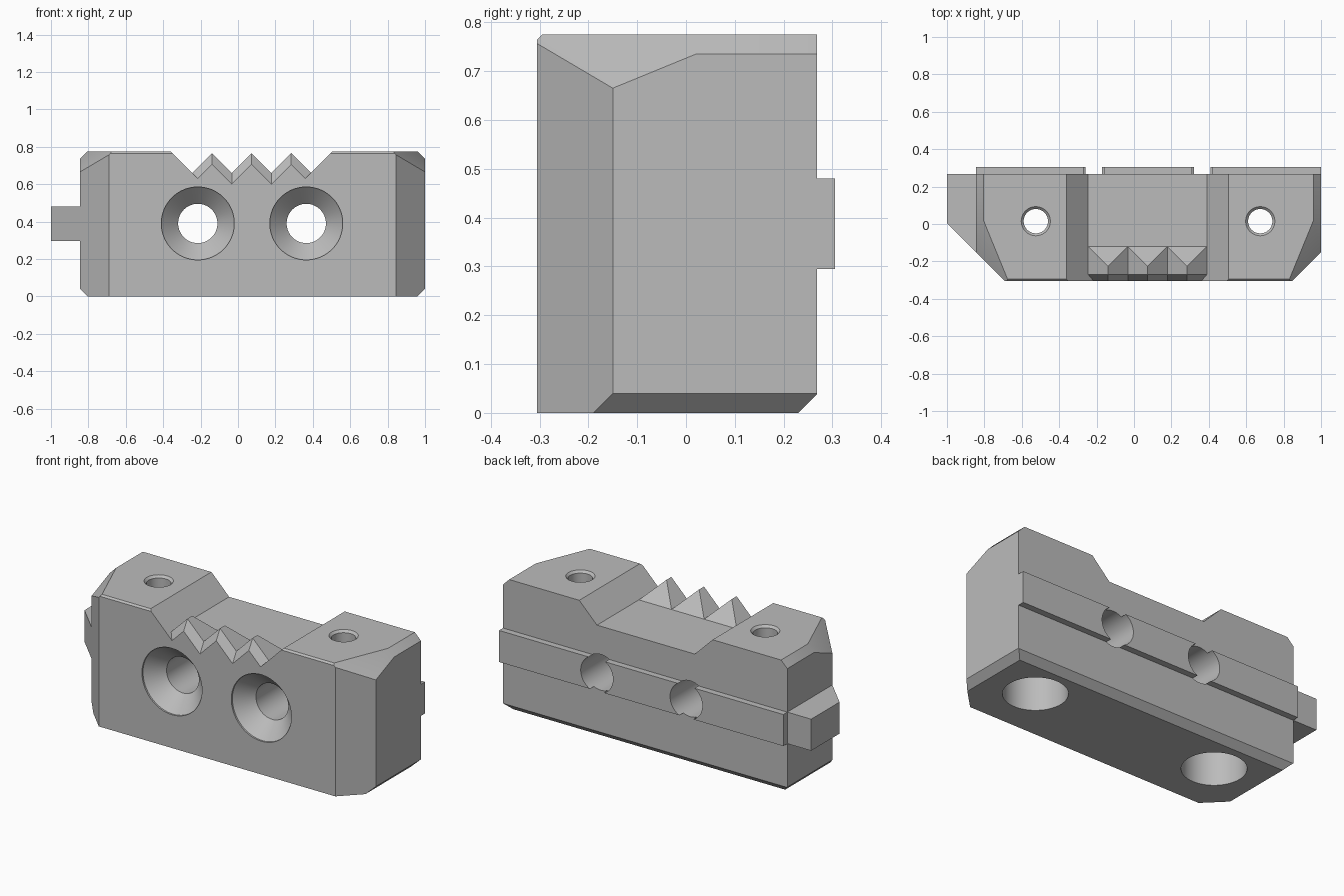
import bpy, bmesh, math
from mathutils import Matrix, Vector

if "Cube" in bpy.data.objects:
    bpy.data.objects.remove(bpy.data.objects["Cube"])

steel = bpy.data.materials.new("steel_grey")
steel.use_nodes = True
grey = (0.5, 0.5, 0.5, 1)
steel.diffuse_color = grey
steel.node_tree.nodes["Principled BSDF"].inputs["Base Color"].default_value = grey

LEFT, RIGHT, FRONT, BACK, TOP = -0.845, 1.0, -0.305, 0.268, 0.775
MID = (LEFT + RIGHT) / 2
HALF = (RIGHT - LEFT) / 2
FLOOR = 0.66


def make(name, bm):
    bmesh.ops.recalc_face_normals(bm, faces=bm.faces)
    mesh = bpy.data.meshes.new(name)
    bm.to_mesh(mesh)
    bm.free()
    mesh.materials.append(steel)
    obj = bpy.data.objects.new(name, mesh)
    bpy.context.collection.objects.link(obj)
    return obj


def loft(name, ring_a, ring_b):
    """Solid between two rings with equal point counts."""
    bm = bmesh.new()
    a = [bm.verts.new(p) for p in ring_a]
    b = [bm.verts.new(p) for p in ring_b]
    bm.faces.new(a)
    bm.faces.new(b[::-1])
    for i in range(len(a)):
        j = (i + 1) % len(a)
        bm.faces.new((a[i], b[i], b[j], a[j]))
    return make(name, bm)


def lathe(name, profile, centre, rotation=Matrix()):
    """Turned solid from (radius, height) pairs along local z."""
    n = 64
    bm = bmesh.new()
    rings = [[bm.verts.new((r * math.cos(math.tau * i / n), r * math.sin(math.tau * i / n), h))
              for i in range(n)] for r, h in profile]
    for a, b in zip(rings, rings[1:]):
        for i in range(n):
            j = (i + 1) % n
            bm.faces.new((a[i], a[j], b[j], b[i]))
    bm.faces.new(rings[0][::-1])
    bm.faces.new(rings[-1])
    bm.transform(Matrix.Translation(centre) @ rotation)
    return make(name, bm)


def trim(bm, point, normal):
    """Slice away everything on the normal side of a plane and cap it."""
    cut = bmesh.ops.bisect_plane(bm, geom=bm.verts[:] + bm.edges[:] + bm.faces[:], dist=1e-6,
                                 plane_co=point, plane_no=Vector(normal).normalized(), clear_outer=True)
    edges = [e for e in cut["geom_cut"] if isinstance(e, bmesh.types.BMEdge)]
    bmesh.ops.contextual_create(bm, geom=edges)


def combine(target, other, operation):
    mod = target.modifiers.new(operation, 'BOOLEAN')
    mod.operation, mod.solver, mod.object = operation, 'EXACT', other
    bpy.context.view_layer.objects.active = target
    bpy.ops.object.modifier_apply(modifier=mod.name)
    bpy.data.objects.remove(other)


# Jaw block with all its straight chamfers
bm = bmesh.new()
bmesh.ops.create_cube(bm, size=1)
bm.transform(Matrix.Translation((MID, (FRONT + BACK) / 2, TOP / 2))
             @ Matrix.Diagonal((RIGHT - LEFT, BACK - FRONT, TOP, 1)))
for s in (1, -1):
    side = MID + s * HALF
    trim(bm, (side, -0.15, 0), (s, -1, 0))                 # upright front corner
    trim(bm, (side, 0, TOP - 0.04), (s, 0, 1))             # top end edge
    trim(bm, (side, 0, 0.04), (s, 0, -1))                  # bottom end edge
    trim(bm, (side, 0.02, TOP - 0.04), (s, -0.41, 1))      # sloped top corner
trim(bm, (0, BACK, 0.038), (0, 1, -1))                     # bottom back edge
trim(bm, (0, FRONT, TOP - 0.01), (0, -1, 1))               # top front edge
jaw = make("jaw_block", bm)

# Guide rail along the back and key on the left-hand end
rail_low, rail_high = 0.295, 0.48
rail_plan = [(LEFT, 0.2), (RIGHT, 0.2), (RIGHT, 0.305), (LEFT, 0.305)]
key_plan = [(-1, BACK), (-1, 0.005), (LEFT, -0.15), (-0.8, -0.1), (-0.8, BACK)]
for name, plan in (("back_rail", rail_plan), ("end_key", key_plan)):
    part = loft(name, [(x, y, rail_low) for x, y in plan], [(x, y, rail_high) for x, y in plan])
    combine(jaw, part, 'UNION')

# Notch across the top, leaving a sloped back for the teeth
above = 0.1
x0, x1 = -0.245, 0.39
rise = TOP - FLOOR + above
notch = [(x0 - rise, FLOOR + rise), (x0, FLOOR), (x1, FLOOR), (x1 + rise, FLOOR + rise)]
combine(jaw, loft("notch_cutter", [(x, -0.12 - (z - FLOOR), z) for x, z in notch],
                  [(x, 0.5, z) for x, z in notch]), 'DIFFERENCE')

# Three gripping teeth
pitch = (x1 - x0) / 3


def tooth_section(y, drop):
    """Zigzag lowered by drop, with its ends kept on the notch walls."""
    pts = [(x0 - rise, FLOOR + rise)]
    for i in range(7):
        x = x0 + i * pitch / 2
        z = FLOOR - drop + (pitch / 2 if i % 2 else 0)
        if i in (0, 6):
            x += drop / 2 * (1 if i == 0 else -1)
            z += drop / 2
        pts.append((x, z))
    pts.append((x1 + rise, FLOOR + rise))
    return [(x, y, z) for x, z in pts]


combine(jaw, loft("teeth_cutter", tooth_section(-0.4, 0), tooth_section(-0.1, 0)), 'DIFFERENCE')
combine(jaw, loft("teeth_front_cutter", tooth_section(-0.34, 0.12), tooth_section(-0.27, 0)),
        'DIFFERENCE')

# Countersunk holes through the front
lying = Matrix.Rotation(-math.pi / 2, 4, 'X')
for x in (-0.215, 0.365):
    hole = lathe("front_hole_cutter", [(0.195, -0.1), (0.195, 0.01), (0.105, 0.1), (0.105, 0.8)],
                 (x, FRONT, 0.39), lying)
    combine(jaw, hole, 'DIFFERENCE')

# Upright holes with a wide bore from below and a chamfered mouth on top
for x in (-0.525, 0.675):
    hole = lathe("upright_hole_cutter", [(0.17, -0.1), (0.17, 0.42), (0.065, 0.42),
                                         (0.065, TOP - 0.013), (0.078, TOP), (0.078, TOP + 0.1)],
                 (x, 0.015, 0))
    combine(jaw, hole, 'DIFFERENCE')

# Smooth bores, crisp edges
jaw.data.materials.clear()
jaw.data.materials.append(steel)
bpy.ops.object.select_all(action='DESELECT')
jaw.select_set(True)
bpy.context.view_layer.objects.active = jaw
bpy.ops.object.shade_smooth_by_angle(angle=math.radians(20))
